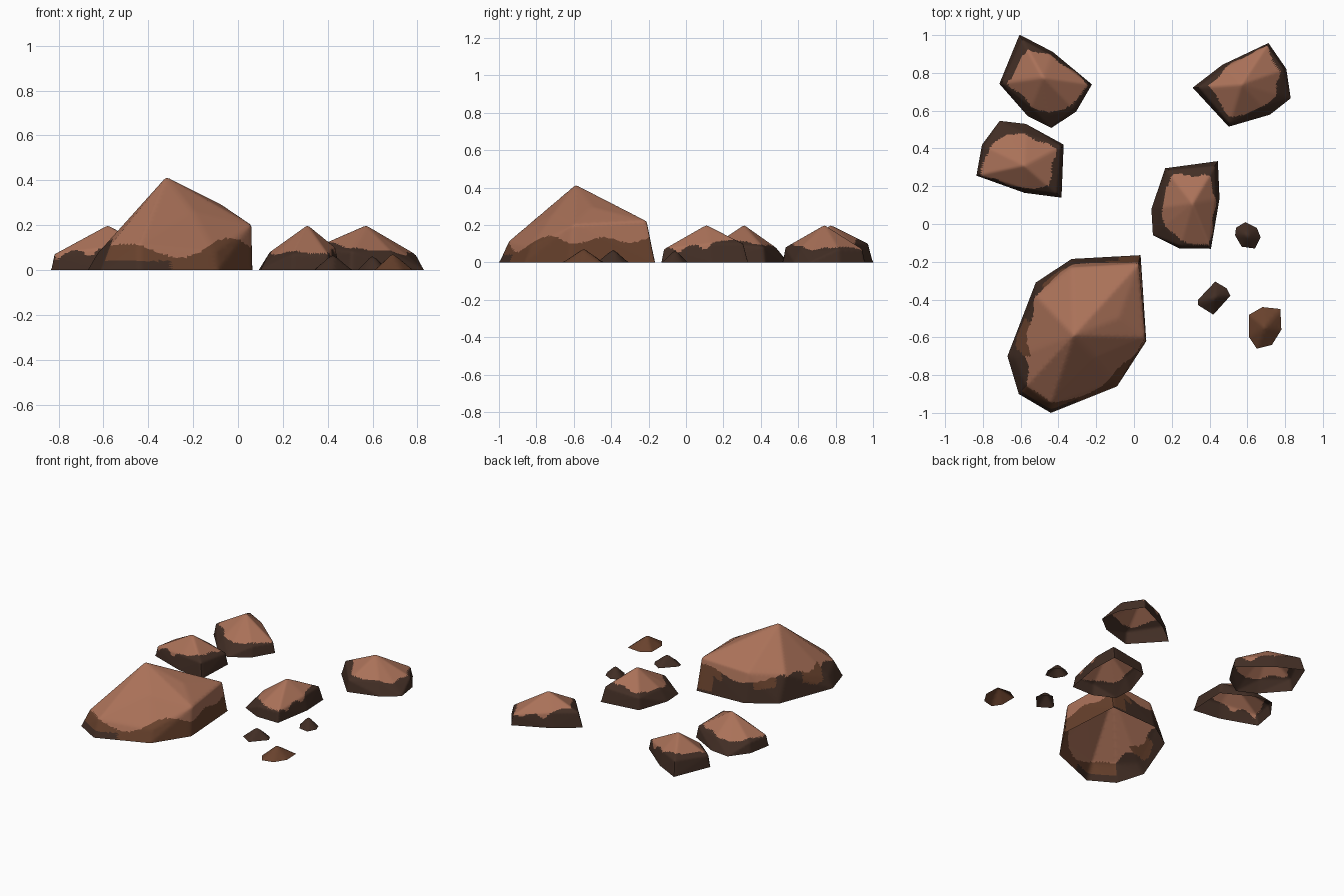
import bpy
import bmesh
from math import sin, cos, radians
from mathutils import Vector

cube = bpy.data.objects.get("Cube")
if cube:
    bpy.data.objects.remove(cube, do_unlink=True)


def make_material(name, colour):
    material = bpy.data.materials.new(name)
    material.use_nodes = True
    material.diffuse_color = (*colour, 1)
    shader = material.node_tree.nodes["Principled BSDF"]
    shader.inputs["Base Color"].default_value = (*colour, 1)
    shader.inputs["Roughness"].default_value = 0.9
    return material


LIGHT, MEDIUM, DARK = range(3)
MATERIALS = [
    make_material("light clay", (0.40, 0.165, 0.098)),
    make_material("medium brown", (0.14, 0.054, 0.026)),
    make_material("dark brown", (0.054, 0.027, 0.018)),
]


def build_rock(name, points, edge_length, colour_rule):
    """Wrap points in a convex shell with an open base, then colour its faces."""
    bm = bmesh.new()
    for point in points:
        bm.verts.new(point)
    bmesh.ops.convex_hull(bm, input=bm.verts[:])
    loose = [v for v in bm.verts if not v.link_faces]
    bmesh.ops.delete(bm, geom=loose, context='VERTS')
    bmesh.ops.recalc_face_normals(bm, faces=bm.faces[:])
    bottom = [f for f in bm.faces if f.normal.z < -0.9]
    bmesh.ops.delete(bm, geom=bottom, context='FACES')

    # Refine the long edges so the weathered colour line can wander
    for _ in range(7):
        long_edges = [e for e in bm.edges if e.calc_length() > edge_length]
        if not long_edges:
            break
        bmesh.ops.subdivide_edges(bm, edges=long_edges, cuts=1)
        bmesh.ops.triangulate(bm, faces=bm.faces[:])

    # Colour first, then soften the ridges slightly
    for face in bm.faces:
        face.material_index = colour_rule(face.calc_center_median(), face.normal)
    inner = [v for v in bm.verts if not v.is_boundary]
    bmesh.ops.smooth_vert(bm, verts=inner, factor=0.5,
                          use_axis_x=True, use_axis_y=True, use_axis_z=True)

    mesh = bpy.data.meshes.new(name)
    bm.to_mesh(mesh)
    bm.free()
    for material in MATERIALS:
        mesh.materials.append(material)
    rock = bpy.data.objects.new(name, mesh)
    bpy.context.collection.objects.link(rock)
    bpy.ops.object.select_all(action='DESELECT')
    rock.select_set(True)
    bpy.context.view_layer.objects.active = rock
    bpy.ops.object.shade_smooth_by_angle(angle=radians(50))


# Boulder: dark weathering on the back and left, brown on the front and right
def boulder_colour(centre, normal):
    line = 0.1 + 0.03 * cos(13 * centre.x + 0.26) + 0.015 * cos(21 * centre.y + 15.7)
    if normal.y > 0.6:
        line += 0.05
    elif normal.x < -0.4 and centre.y > -0.7:
        line += 0.03
    if centre.z > line:
        return LIGHT
    if normal.y - normal.x < 0.3:
        low_left = centre.x < -0.3 and centre.z < 0.04
        return DARK if low_left else MEDIUM
    patch = cos(13.4 * (centre.x + centre.y) + 9.5) > 0.2
    floor = 0.02 if centre.x > -0.08 else line - 0.06
    return MEDIUM if patch and centre.z > floor else DARK


boulder_base = [(-.67, -.70), (-.61, -.90), (-.44, -1), (-.09, -.86),
                (.065, -.62), (.035, -.165), (-.33, -.185), (-.52, -.31)]
boulder_top = [(-.63, -.71, .07), (-.57, -.86, .11), (-.44, -.95, .11),
               (-.10, -.83, .08), (.06, -.60, .20), (.025, -.21, .22),
               (-.33, -.23, .20), (-.52, -.38, .18), (-.08, -.50, .295),
               (-.20, -.71, .26), (-.32, -.59, .415)]
build_rock("boulder", [(x, y, 0) for x, y in boulder_base] + boulder_top,
           0.025, boulder_colour)


# Medium rocks: one shape turned to different headings about its peak
# Each corner: direction, base radius, shoulder radius, shoulder height, cap radius
ROCK_CORNERS = [(-62, .235, .22, .08, .19), (-131, .26, .23, .10, .17),
                (180, .145, .125, .10, .125), (102, .26, .245, .07, .245),
                (64, .25, .235, .07, .21), (29, .27, .20, .06, .19),
                (-2, .22, .17, .08, .165)]


def turned_rock(name, x, y, heading):
    points = [(x, y, 0.2)]
    cap = []
    for direction, base, shoulder, height, cap_radius in ROCK_CORNERS:
        angle = radians(direction + heading)
        across = Vector((cos(angle), sin(angle)))
        for radius, z in ((base, 0), (shoulder, height)):
            points.append((x + radius * across.x, y + radius * across.y, z))
        cap.append(Vector((x, y)) + across * cap_radius)

    # The light cap is the area inside the wandering cap outline
    def cap_colour(centre, normal):
        spot = centre.xy + Vector((sin(centre.y * 45), sin(centre.x * 45))) * 0.005
        for start, end in zip(cap, cap[1:] + cap[:1]):
            side = end - start
            offset = spot - start
            if side.x * offset.y - side.y * offset.x > 0:
                return DARK
        return LIGHT

    build_rock(name, points, 0.018, cap_colour)


turned_rock("back_right_rock", -.48, .775, 250)
turned_rock("side_right_rock", -.58, .31, 90)
turned_rock("back_left_rock", .57, .74, -45)
turned_rock("middle_rock", .31, .11, 190)


# Pebbles: outline drawn straight up to a low peak
def pebble(name, outline, height, colour):
    centre = sum((Vector(p) for p in outline), Vector((0, 0))) / len(outline)
    points = [(centre.x, centre.y, height)] + [(*p, 0) for p in outline]
    build_rock(name, points, 0.03, lambda spot, normal: colour)


pebble("round_pebble", [(.59, .01), (.65, -.02), (.67, -.07), (.64, -.13),
                        (.57, -.12), (.535, -.06), (.54, -.02)], .07, DARK)
pebble("long_pebble", [(.43, -.305), (.49, -.34), (.51, -.38), (.42, -.48),
                       (.34, -.43), (.34, -.40)], .075, DARK)
pebble("front_pebble", [(.61, -.48), (.68, -.44), (.775, -.45), (.78, -.56),
                        (.73, -.64), (.65, -.66), (.61, -.60)], .075, MEDIUM)
